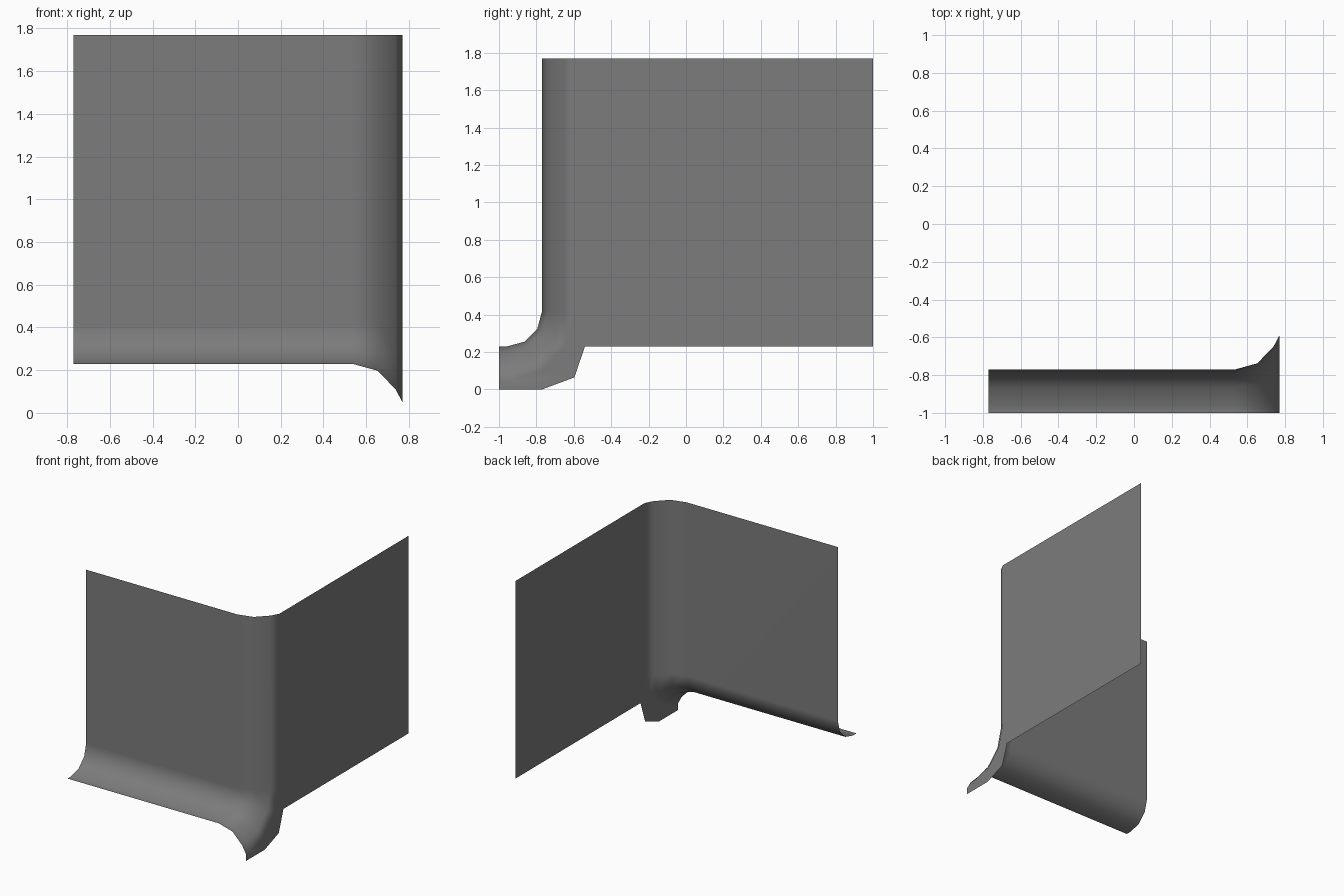
import bpy, bmesh
from math import sin, cos, radians

cube = bpy.data.objects.get("Cube")
if cube:
    bpy.data.objects.remove(cube, do_unlink=True)

# Material
grey = bpy.data.materials.new("plain grey")
grey.use_nodes = True
colour = (0.2, 0.2, 0.2, 1)
grey.diffuse_color = colour
grey.node_tree.nodes["Principled BSDF"].inputs["Base Color"].default_value = colour

TOP, EDGE, SIDE = 1.77, 0.23, 0.77
CY, CZ, RADIUS = -0.957, 0.417, 0.187   # centre and radius of the concave foot


def profile(x, inset):
    """Wall, concave foot and lip, seen along x, pushed in by an inset."""
    r = RADIUS + inset
    arc = [(CY + r * cos(radians(a)), CZ - r * sin(radians(a))) for a in (0, 30, 60, 90)]
    points = [(arc[0][0], TOP)] + arc + [(-1, arc[-1][1])]
    return [(x, y, z) for y, z in points]


bm = bmesh.new()

# Front wall with flared foot, rolled round the corner to the side
sections = [(-SIDE, 0), (0.535, 0), (0.652, 0.032), (0.737, 0.118), (SIDE, 0.18)]
rows = [[bm.verts.new(p) for p in profile(*s)] for s in sections]
for a, b in zip(rows, rows[1:]):
    for i in range(len(a) - 1):
        bm.faces.new((a[i], a[i + 1], b[i + 1], b[i]))

# Flat side wall, with its rounded tab under the corner
inner = rows[-1]
rim = [bm.verts.new((SIDE, y, z)) for y, z in
       [(-1, 0), (-0.77, 0), (-0.597, 0.064), (-0.54, EDGE), (1, EDGE), (1, TOP)]]
bm.faces.new((inner[5], rim[0], rim[1], inner[4]))
bm.faces.new((inner[4], rim[1], rim[2], inner[3]))
bm.faces.new((inner[3], rim[2], rim[3], inner[2]))
bm.faces.new((inner[2], rim[3], rim[4], rim[5], inner[0], inner[1]))

for f in bm.faces:
    f.smooth = True
mesh = bpy.data.meshes.new("corner_panel")
bm.to_mesh(mesh)
bm.free()
mesh.materials.append(grey)
panel = bpy.data.objects.new("corner_panel", mesh)
bpy.context.collection.objects.link(panel)

# Keep the large walls flat while the bends stay smooth
panel.modifiers.new("flat walls", "WEIGHTED_NORMAL").weight = 80
